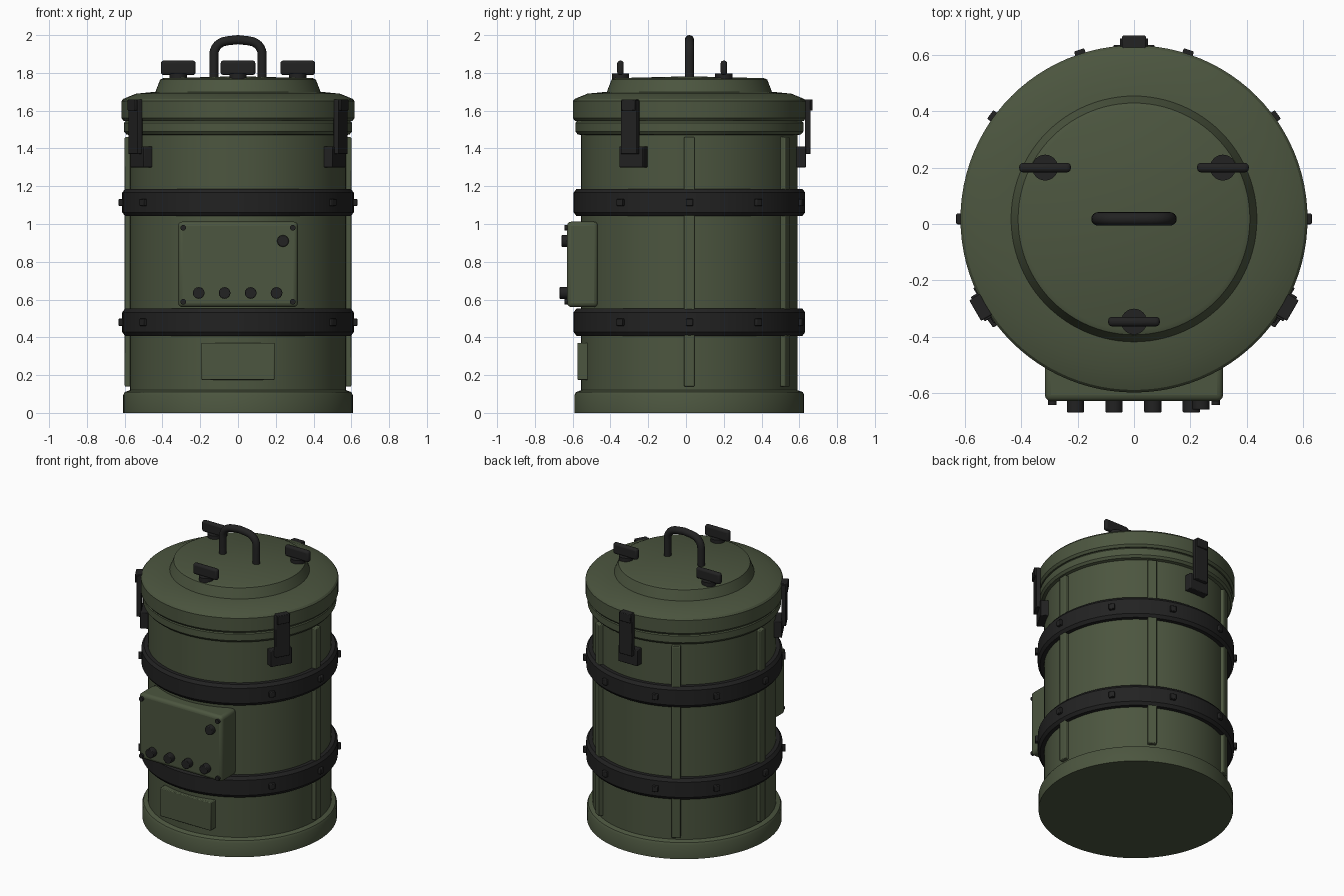
import bpy, bmesh, math
from math import sin, cos, radians
from mathutils import Matrix, Vector

if "Cube" in bpy.data.objects:
    bpy.data.objects.remove(bpy.data.objects["Cube"])

CY = 0.018  # the drum axis sits slightly behind the origin


def material(name, rgb):
    m = bpy.data.materials.new(name)
    m.use_nodes = True
    m.diffuse_color = (*rgb, 1)
    bsdf = m.node_tree.nodes["Principled BSDF"]
    bsdf.inputs["Base Color"].default_value = (*rgb, 1)
    bsdf.inputs["Roughness"].default_value = 0.6
    return m


GREEN = material("olive green", (0.072, 0.092, 0.05))
BLACK = material("black rubber", (0.016, 0.016, 0.016))


def finish(name, bm, mat, bevel=0, segments=2):
    bmesh.ops.recalc_face_normals(bm, faces=bm.faces)
    mesh = bpy.data.meshes.new(name)
    bm.to_mesh(mesh)
    bm.free()
    mesh.materials.append(mat)
    ob = bpy.data.objects.new(name, mesh)
    bpy.context.collection.objects.link(ob)
    if bevel:
        mod = ob.modifiers.new("Bevel", "BEVEL")
        mod.width, mod.segments = bevel, segments
    bpy.ops.object.select_all(action="DESELECT")
    ob.select_set(True)
    bpy.context.view_layer.objects.active = ob
    bpy.ops.object.shade_smooth_by_angle(angle=radians(30))
    return ob


def lathe(name, profile, mat, closed=False, steps=96):
    """Spin an (r, z) profile around the drum axis."""
    bm = bmesh.new()
    verts = [bm.verts.new((r, CY, z)) for r, z in profile]
    edges = [bm.edges.new(p) for p in zip(verts, verts[1:])]
    if closed:
        edges.append(bm.edges.new((verts[-1], verts[0])))
    bmesh.ops.spin(bm, geom=verts + edges, cent=(0, CY, 0), axis=(0, 0, 1),
                   angle=math.tau, steps=steps, use_duplicate=False)
    bmesh.ops.remove_doubles(bm, verts=bm.verts, dist=0.0002)
    return finish(name, bm, mat)


def box(name, x, y, z, mat, bevel=0, angle=None, segments=2):
    """Box from ranges; with an angle, x is outward radius and y is tangent."""
    bm = bmesh.new()
    size = [b - a for a, b in (x, y, z)]
    mid = [(a + b) / 2 for a, b in (x, y, z)]
    bmesh.ops.create_cube(bm, size=1, matrix=Matrix.Translation(mid) @ Matrix.Diagonal((*size, 1)))
    if angle is not None:
        bm.transform(Matrix.Translation((0, CY, 0)) @ Matrix.Rotation(radians(angle), 4, "Z"))
    return finish(name, bm, mat, bevel, segments)


def cylinder(name, centre, radius, depth, mat, axis="Z", sides=24, bevel=0):
    bm = bmesh.new()
    turn = Matrix.Rotation(radians(90), 4, "X") if axis == "Y" else Matrix()
    bmesh.ops.create_cone(bm, cap_ends=True, segments=sides, radius1=radius, radius2=radius,
                          depth=depth, matrix=Matrix.Translation(centre) @ turn)
    return finish(name, bm, mat, bevel)


# Drum with foot ring and neck rim
lathe("drum_body", [(0, 0), (0.608, 0), (0.608, 0.095), (0.6, 0.11), (0.573, 0.12), (0.573, 1.47),
                    (0.592, 1.475), (0.604, 1.49), (0.604, 1.535), (0.592, 1.55), (0, 1.55)], GREEN)

# Lid with raised centre
lathe("lid", [(0, 1.545), (0.605, 1.545), (0.617, 1.56), (0.617, 1.65), (0.608, 1.662), (0.54, 1.69),
              (0.437, 1.70), (0.412, 1.765), (0.395, 1.772), (0, 1.782)], GREEN)

# Rubber bands with bolts; the two frontmost positions stay bare
for label, z in (("lower", 0.408), ("upper", 1.042)):
    top = z + 0.144
    lathe(label + "_band", [(0.565, z), (0.598, z), (0.613, z + 0.02), (0.613, top - 0.02),
                            (0.598, top), (0.565, top)], BLACK, closed=True)
    for i in range(10):
        if i not in (7, 8):
            box(f"{label}_band_bolt", (0.6, 0.632), (-0.019, 0.019), (z + 0.053, z + 0.091),
                BLACK, 0.004, i * 36)

# Vertical ribs
for a in (0, 60, 120, 180):
    box("vertical_rib", (0.55, 0.6), (-0.028, 0.028), (0.14, 1.46), GREEN, 0.005, a)

# Lid latches
for a in (90, 210, 330):
    box("latch_base", (0.55, 0.618), (-0.073, 0.073), (1.30, 1.41), BLACK, 0.004, a)
    box("latch_strap", (0.612, 0.642), (-0.05, 0.05), (1.37, 1.655), BLACK, 0.004, a)
    box("latch_catch", (0.6, 0.652), (-0.042, 0.042), (1.60, 1.66), BLACK, 0.004, a)

# Control box, screws and knobs
box("control_box", (-0.317, 0.317), (-0.63, -0.466), (0.56, 1.012), GREEN, 0.022, segments=3)
for x in (-0.29, 0.29):
    for z in (0.588, 0.98):
        cylinder("box_screw", (x, -0.632, z), 0.015, 0.024, BLACK, "Y", 16)
for x in (-0.208, -0.071, 0.067, 0.204):
    cylinder("control_knob", (x, -0.645, 0.635), 0.031, 0.05, BLACK, "Y", 16, 0.004)
cylinder("power_knob", (0.238, -0.64, 0.91), 0.031, 0.04, BLACK, "Y", 16, 0.004)

# Blank plate below the box
box("blank_plate", (-0.194, 0.194), (-0.575, -0.5), (0.175, 0.37), GREEN, 0.005)

# Wing knobs on the lid
for a in (30, 150, 270):
    x, y = 0.365 * cos(radians(a)), CY + 0.365 * sin(radians(a))
    cylinder("wing_knob_base", (x, y, 1.782), 0.046, 0.03, BLACK)
    box("wing_knob", (x - 0.092, x + 0.092), (y - 0.017, y + 0.017), (1.789, 1.865), BLACK,
        0.014, segments=3)

# Carrying handle: a round tube swept along a rounded arch
half = [(0.128, 1.76), (0.128, 1.89)]
half += [(0.058 + 0.07 * cos(radians(t)), 1.896 + 0.072 * sin(radians(t))) for t in range(15, 90, 15)]
half += [(0.055, 1.97), (0.0, 1.976)]
path = half + [(-x, z) for x, z in reversed(half[:-1])]
bm = bmesh.new()
rings = []
for i, (x, z) in enumerate(path):
    a, b = path[max(i - 1, 0)], path[min(i + 1, len(path) - 1)]
    along = Vector((b[0] - a[0], 0, b[1] - a[1])).normalized()
    side = along.cross(Vector((0, 1, 0)))
    centre = Vector((x, CY, z))
    rings.append([bm.verts.new(centre + 0.024 * (side * cos(t) + Vector((0, sin(t), 0))))
                  for t in (math.tau * k / 16 for k in range(16))])
for r, s in zip(rings, rings[1:]):
    for k in range(16):
        bm.faces.new((r[k], r[k - 1], s[k - 1], s[k]))
bm.faces.new(rings[0])
bm.faces.new(rings[-1])
finish("carry_handle", bm, BLACK)
